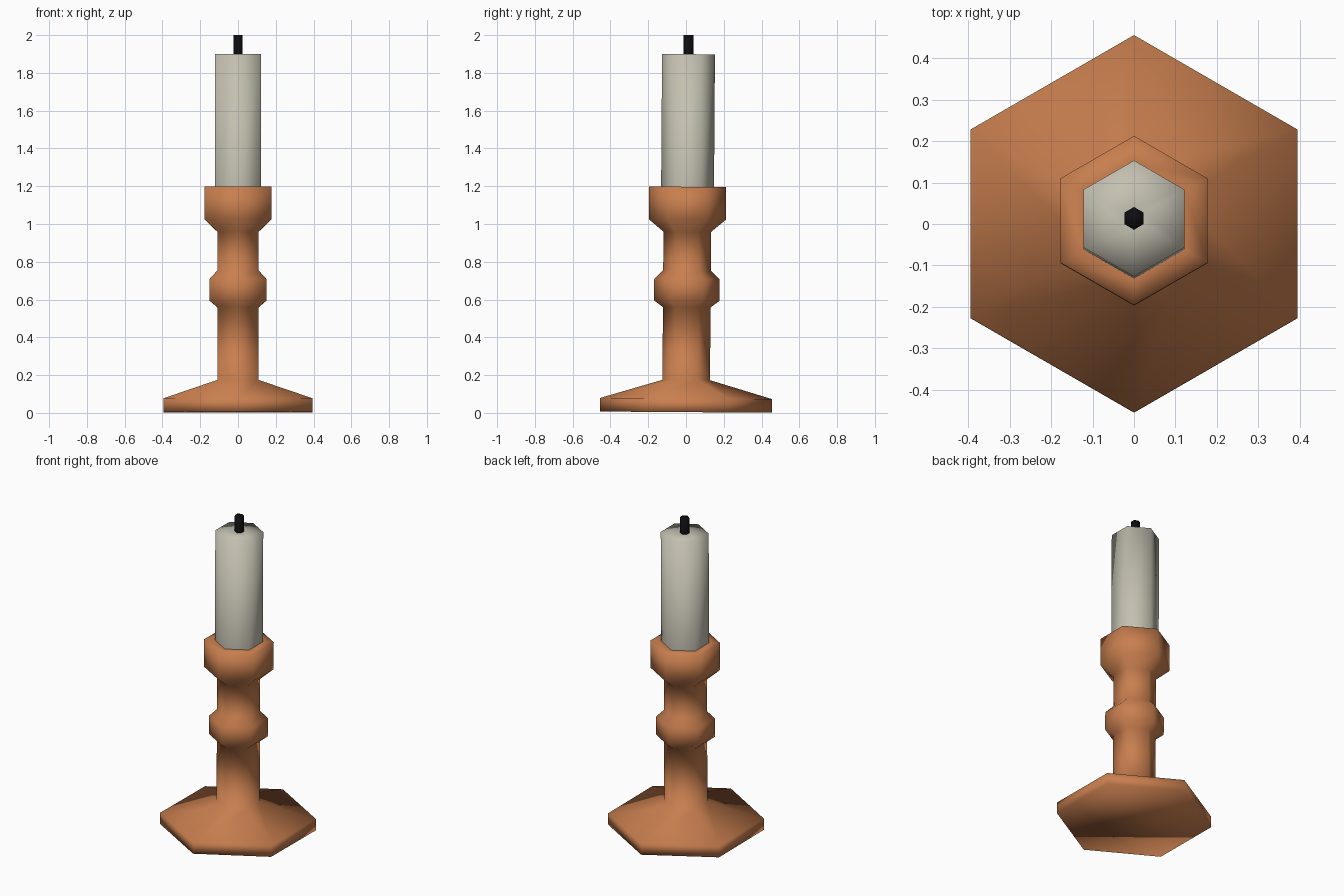
import bpy
import bmesh
from math import cos, sin, pi
from mathutils import Matrix

cube = bpy.data.objects.get("Cube")
if cube:
    bpy.data.objects.remove(cube, do_unlink=True)

SIDES = 6
LEAN = Matrix.Translation((0, 0, 0.004)) @ Matrix.Rotation(-0.007, 4, 'X')


def material(name, rgb, roughness):
    mat = bpy.data.materials.new(name)
    mat.use_nodes = True
    mat.diffuse_color = (*rgb, 1)
    bsdf = mat.node_tree.nodes["Principled BSDF"]
    bsdf.inputs["Base Color"].default_value = (*rgb, 1)
    bsdf.inputs["Roughness"].default_value = roughness
    return mat


def turned(name, profile, mat, cap_bottom=False, cap_top=False):
    """Revolve (radius, height) pairs into a smooth six-sided part."""
    bm = bmesh.new()
    rings = []
    for r, z in profile:
        angles = [pi / 2 + 2 * pi * i / SIDES for i in range(SIDES)]
        rings.append([bm.verts.new((r * cos(a), r * sin(a), z)) for a in angles])
    for low, high in zip(rings, rings[1:]):
        for i in range(SIDES):
            j = (i + 1) % SIDES
            bm.faces.new((low[i], low[j], high[j], high[i]))
    if cap_bottom:
        bm.faces.new(rings[0][::-1])
    if cap_top:
        bm.faces.new(rings[-1])
    for face in bm.faces:
        face.smooth = True
    bm.transform(LEAN)
    mesh = bpy.data.meshes.new(name)
    bm.to_mesh(mesh)
    bm.free()
    mesh.materials.append(mat)
    obj = bpy.data.objects.new(name, mesh)
    bpy.context.collection.objects.link(obj)
    return obj


copper = material("copper orange", (0.58, 0.21, 0.077), 0.6)
wax = material("pale wax", (0.55, 0.53, 0.44), 0.6)
char = material("charred black", (0.004, 0.004, 0.005), 0.8)

# Holder: flared foot, stem, knop and cup with a flat rim
STEM = 0.126
turned("candle_holder", [
    (0.455, 0.0), (0.455, 0.072), (STEM, 0.17),
    (STEM, 0.555), (0.173, 0.59), (0.173, 0.705), (STEM, 0.75),
    (STEM, 0.955), (0.204, 1.02), (0.204, 1.193), (0.14, 1.193),
], copper, cap_bottom=True)

# Candle, open where it meets the cup
turned("candle", [(0.14, 1.193), (0.14, 1.895), (0.027, 1.895)], wax)

# Wick
turned("wick", [(0.027, 1.895), (0.027, 1.996)], char, cap_top=True)
